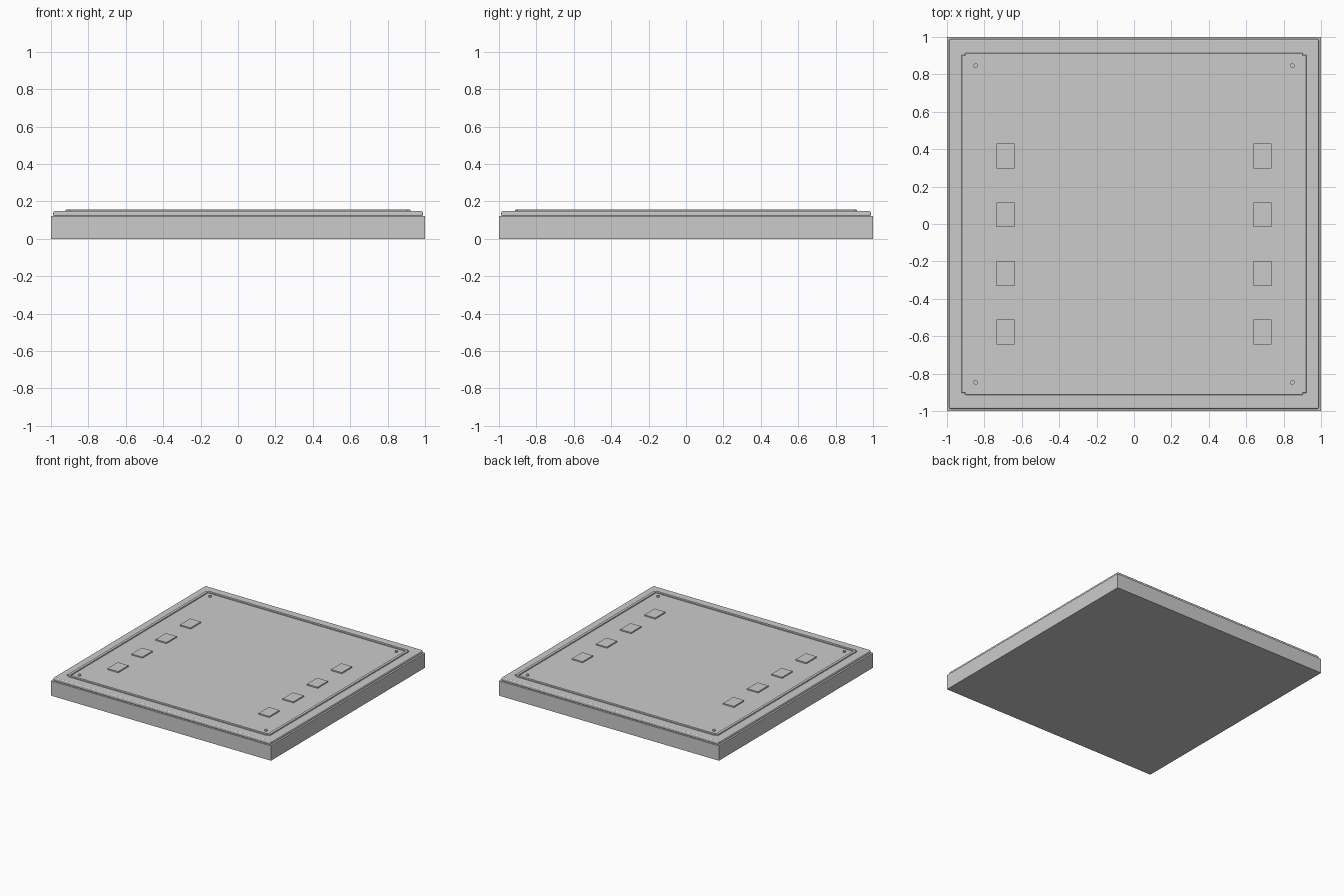
import bpy

if "Cube" in bpy.data.objects:
    bpy.data.objects.remove(bpy.data.objects["Cube"])


def box(name, size, loc, bevel=0.0, segments=2):
    """Box placed by its centre in x/y and its underside in z."""
    bpy.ops.mesh.primitive_cube_add(size=1, location=(loc[0], loc[1], loc[2] + size[2] / 2))
    ob = bpy.context.object
    ob.name = name
    ob.scale = size
    bpy.ops.object.transform_apply(location=False, rotation=False, scale=True)
    if bevel:
        mod = ob.modifiers.new("Bevel", 'BEVEL')
        mod.width = bevel
        mod.segments = segments
    return ob


# Thick base and the slightly inset, soft-edged top plate
box("base_slab", (2, 2, 0.122), (0, 0, 0))
box("top_plate", (1.976, 1.976, 0.028), (0, 0, 0.12), 0.008, 3)

# Raised border strips, open at the corners
for side, s in (("low", -1), ("high", 1)):
    box(f"border_strip_x_{side}", (1.806, 0.022, 0.012), (0, s * 0.903, 0.144), 0.002, 1)
    box(f"border_strip_y_{side}", (0.025, 1.806, 0.012), (s * 0.91, 0, 0.144), 0.002, 1)

# Two columns of rectangular pads
for side, s in (("left", -1), ("right", 1)):
    for i in range(4):
        y = 0.363 - i * 0.3135
        box(f"pad_{side}_{i + 1}", (0.098, 0.133, 0.014), (s * 0.687, y, 0.144))

# Corner studs
for sx in (-1, 1):
    for sy in (-1, 1):
        bpy.ops.mesh.primitive_cylinder_add(vertices=12, radius=0.012, depth=0.014,
                                            location=(sx * 0.847, sy * 0.847, 0.151))
        bpy.context.object.name = "corner_stud"
